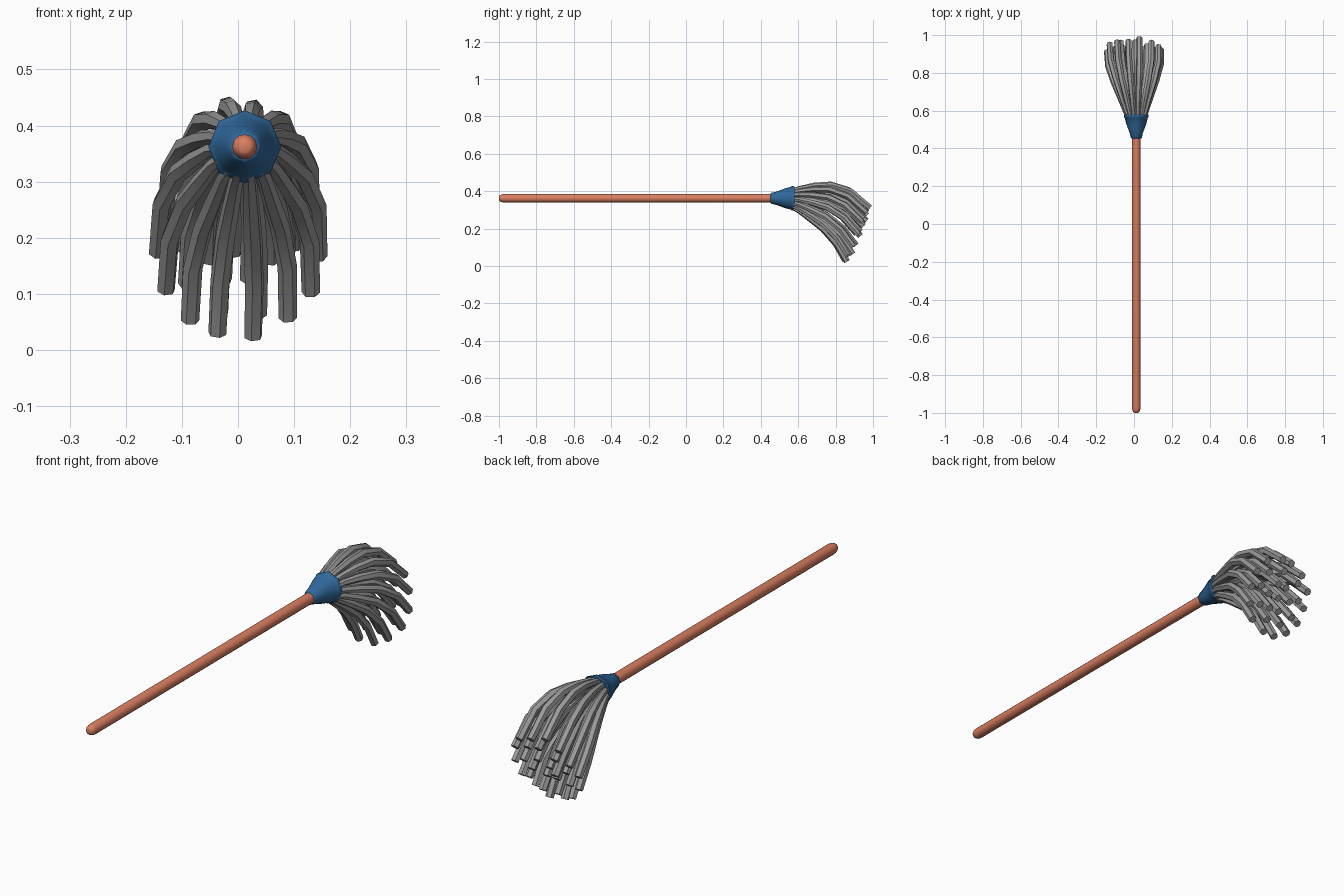
import bpy, bmesh, math, random
from mathutils import Vector

if "Cube" in bpy.data.objects:
    bpy.data.objects.remove(bpy.data.objects["Cube"])

random.seed(4)
CX, CZ = 0.012, 0.362   # handle axis


def material(name, rgb):
    m = bpy.data.materials.new(name)
    m.diffuse_color = (*rgb, 1)
    m.use_nodes = True
    m.node_tree.nodes["Principled BSDF"].inputs["Base Color"].default_value = m.diffuse_color
    return m


WOOD = material("orange wood", (0.70, 0.21, 0.12))
BLUE = material("blue plastic", (0.03, 0.14, 0.33))
GREY = material("grey cotton", (0.33, 0.33, 0.33))


def tube(name, path, radii, sides, mat, turn=0.0, angle=40):
    """Loft a capped tube of varying radius along a path."""
    bm = bmesh.new()
    pts = [Vector(p) for p in path]
    # tangents use distinct neighbours, so repeated centres are fine
    rings = []
    for i, (p, r) in enumerate(zip(pts, radii)):
        a, b = pts[max(i - 1, 0)], pts[min(i + 1, len(pts) - 1)]
        t = b - a
        t = t.normalized() if t.length > 1e-6 else Vector((0, 1, 0))
        side = (Vector((1, 0, 0)) - t * t.x).normalized()
        up = side.cross(t)
        rings.append([bm.verts.new(p + r * (side * math.cos(k) + up * math.sin(k)))
                      for k in (turn + 2 * math.pi * j / sides for j in range(sides))])
    for a, b in zip(rings, rings[1:]):
        for j in range(sides):
            n = (j + 1) % sides
            bm.faces.new((a[j], a[n], b[n], b[j]))
    bm.faces.new(rings[0])
    bm.faces.new(rings[-1])
    bmesh.ops.recalc_face_normals(bm, faces=bm.faces)
    me = bpy.data.meshes.new(name)
    bm.to_mesh(me)
    bm.free()
    me.materials.append(mat)
    ob = bpy.data.objects.new(name, me)
    bpy.context.collection.objects.link(ob)
    bpy.context.view_layer.objects.active = ob
    ob.select_set(True)
    bpy.ops.object.shade_smooth_by_angle(angle=math.radians(angle))
    ob.select_set(False)
    return ob


def lathe(name, profile, sides, mat, angle):
    return tube(name, [(CX, y, CZ) for y, r in profile], [r for y, r in profile],
                sides, mat, angle=angle)


# Long handle with a domed end
lathe("handle", [(-1, 0.009), (-0.997, 0.015), (-0.988, 0.020), (-0.975, 0.0225),
                 (0.47, 0.0225)], 12, WOOD, 50)

# Eight-sided flared socket, hollow at the back
lathe("socket", [(0.452, 0.024), (0.456, 0.029), (0.485, 0.036), (0.53, 0.053),
                 (0.562, 0.061), (0.566, 0.065), (0.579, 0.064), (0.5795, 0.057),
                 (0.55, 0.053)], 8, BLUE, 50)

# Outer paths of the yarn bundle as (y, z), and its half width at each step
TOP = [(0.54, 0.395), (0.61, 0.415), (0.69, 0.429), (0.78, 0.433), (0.88, 0.403), (0.985, 0.315)]
LOW = [(0.54, 0.325), (0.60, 0.295), (0.67, 0.245), (0.74, 0.190), (0.81, 0.110), (0.862, 0.018)]
WIDE = [0.036, 0.058, 0.083, 0.112, 0.138, 0.143]
THICK = [0.011, 0.013, 0.016, 0.0175, 0.0175, 0.0165]

# Mop strands, arranged in rings across the bundle
for ring, (rad, count) in enumerate([(0.0, 1), (0.38, 6), (0.70, 9), (1.0, 14)]):
    for i in range(count):
        ang = 2 * math.pi * (i + 0.5 * (ring % 2)) / count + math.pi / 2
        u, v = rad * math.cos(ang), rad * math.sin(ang)
        slide = random.uniform(-0.02, 0.012) if ring < 3 else random.uniform(-0.014, 0.004)
        sway = random.uniform(-0.012, 0.012)
        path = []
        for k, (hi, lo, w) in enumerate(zip(TOP, LOW, WIDE)):
            s, f = (v + 1) / 2, k / 5
            path.append((CX * (1 - f) + u * w + sway * f * (1 - abs(u)),
                         lo[0] + (hi[0] - lo[0]) * s + slide * f,
                         lo[1] + (hi[1] - lo[1]) * s - slide * f * 0.6))
        tube(f"strand_{ring}_{i}", path, THICK, 6, GREY, random.uniform(0, 1), 45)
